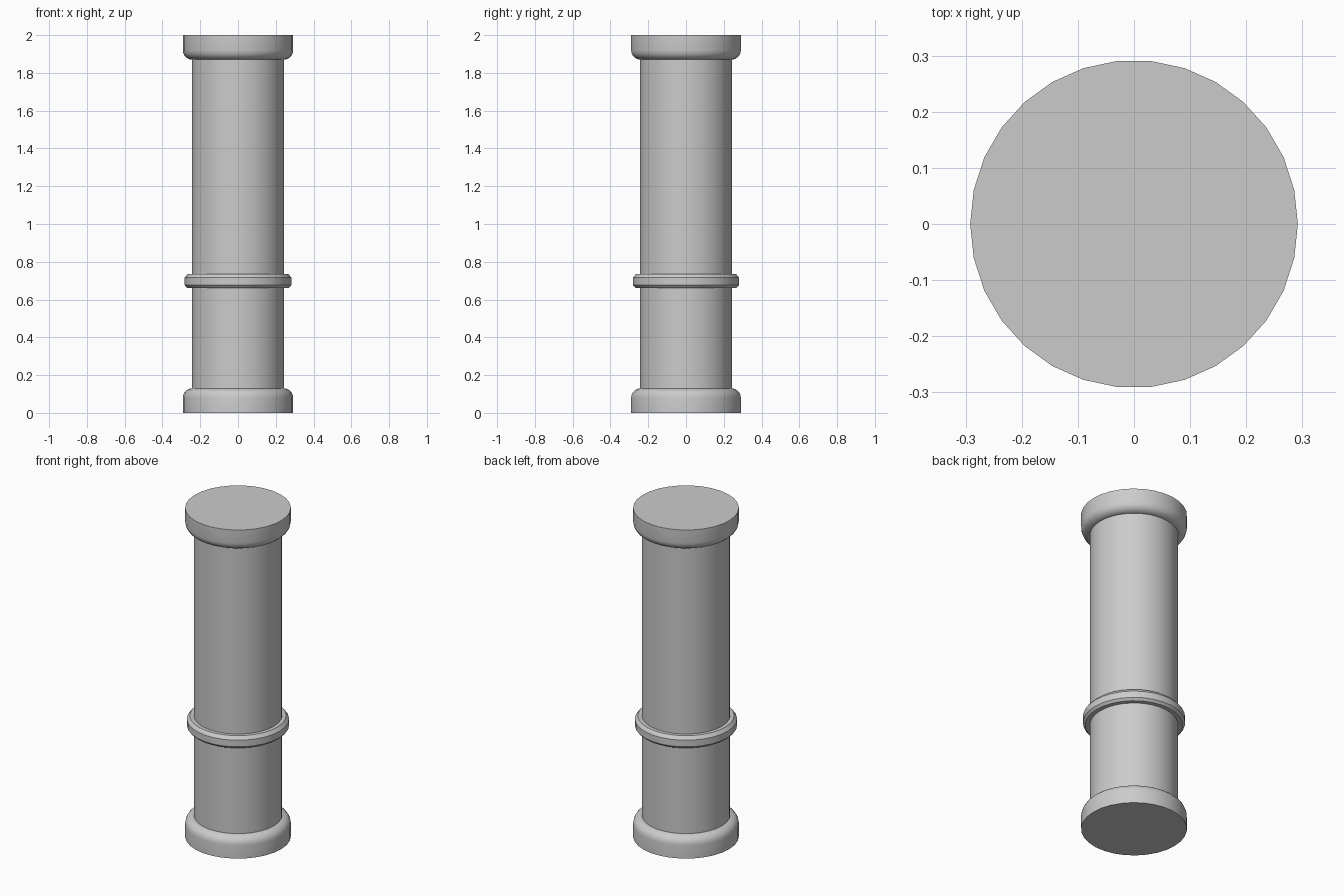
import bpy, bmesh, math

if "Cube" in bpy.data.objects:
    bpy.data.objects.remove(bpy.data.objects["Cube"])


def lathe(name, profile, sides):
    """Revolve an (r, z) profile around z, closing both ends."""
    bm = bmesh.new()
    rings = []
    for r, z in profile:
        rings.append([bm.verts.new((r * math.cos(2 * math.pi * i / sides),
                                    r * math.sin(2 * math.pi * i / sides), z))
                      for i in range(sides)])
    for a, b in zip(rings, rings[1:]):
        for i in range(sides):
            j = (i + 1) % sides
            bm.faces.new((a[i], a[j], b[j], b[i]))
    bm.faces.new(rings[0][::-1])
    bm.faces.new(rings[-1])
    bmesh.ops.recalc_face_normals(bm, faces=bm.faces)
    mesh = bpy.data.meshes.new(name)
    bm.to_mesh(mesh)
    bm.free()
    obj = bpy.data.objects.new(name, mesh)
    bpy.context.collection.objects.link(obj)
    bpy.ops.object.select_all(action='DESELECT')
    bpy.context.view_layer.objects.active = obj
    obj.select_set(True)
    bpy.ops.object.shade_smooth_by_angle(angle=math.radians(35))
    return obj


# Base with a rounded shoulder, and the same form upside down as the capital
R, H, ROUND = 0.292, 0.13, 0.05
base = [(R, 0)]
for k in range(6):
    t = math.radians(18 * k)
    base.append((R - ROUND + ROUND * math.cos(t), H - ROUND + ROUND * math.sin(t)))
lathe("base", base, 30)
lathe("capital", [(r, 2 - z) for r, z in reversed(base)], 30)

# Plain shaft between them
lathe("shaft", [(0.244, 0.06), (0.244, 1.94)], 30)

# Bevelled band around the shaft
lathe("band", [(0.235, 0.662), (0.269, 0.662), (0.282, 0.676), (0.282, 0.716),
               (0.266, 0.736), (0.235, 0.736)], 30)
